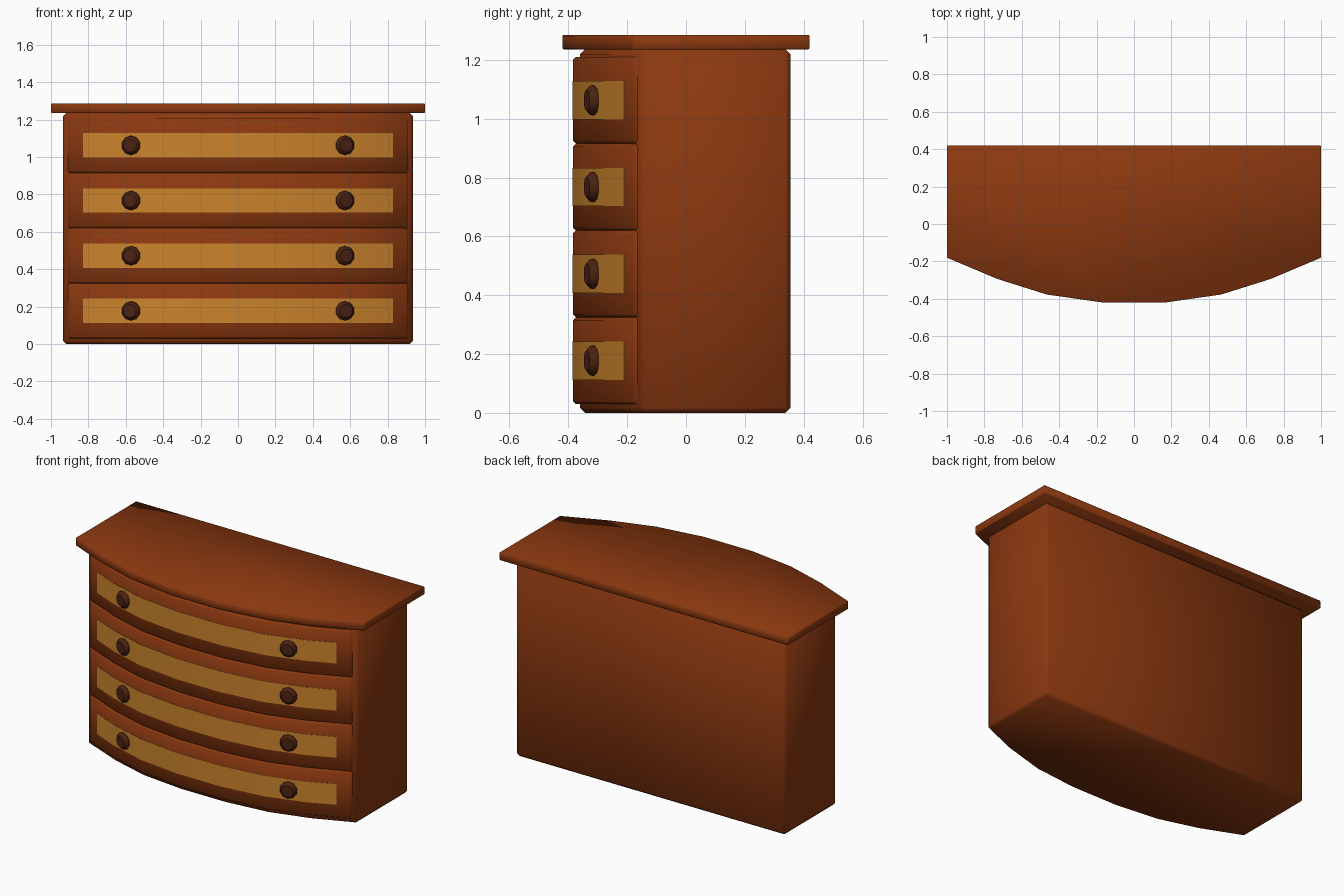
import bpy, bmesh, math
from mathutils import Matrix

if "Cube" in bpy.data.objects:
    bpy.data.objects.remove(bpy.data.objects["Cube"])


def material(name, rgb):
    m = bpy.data.materials.new(name)
    m.diffuse_color = (*rgb, 1)
    m.use_nodes = True
    m.node_tree.nodes["Principled BSDF"].inputs["Base Color"].default_value = m.diffuse_color
    return m


WOOD = material("red_brown_wood", (0.26, 0.04, 0.005))
INLAY = material("golden_inlay", (0.60, 0.23, 0.025))
KNOB = material("dark_knob", (0.07, 0.016, 0.006))


def finish(bm, name, mat, angle=50):
    bmesh.ops.recalc_face_normals(bm, faces=bm.faces[:])
    me = bpy.data.meshes.new(name)
    bm.to_mesh(me)
    bm.free()
    me.materials.append(mat)
    ob = bpy.data.objects.new(name, me)
    bpy.context.collection.objects.link(ob)
    bpy.ops.object.select_all(action='DESELECT')
    ob.select_set(True)
    bpy.context.view_layer.objects.active = ob
    bpy.ops.object.shade_smooth_by_angle(angle=math.radians(angle))
    return ob


def bow(half):
    """Mirror the right half of a bow front into a left-to-right curve."""
    return [(-x, y) for x, y in half] + [(x, y) for x, y in reversed(half)]


def prism(name, outline, z0, z1, mat, bevel=0.0):
    bm = bmesh.new()
    face = bm.faces.new([bm.verts.new((x, y, z0)) for x, y in outline])
    ext = bmesh.ops.extrude_face_region(bm, geom=[face])
    for v in ext["geom"]:
        if isinstance(v, bmesh.types.BMVert):
            v.co.z = z1
    bmesh.ops.recalc_face_normals(bm, faces=bm.faces[:])
    if bevel:
        # only real corners, not the shallow facets of the bow
        edges = [e for e in bm.edges if e.calc_face_angle(0) > math.radians(40)]
        bmesh.ops.bevel(bm, geom=edges, offset=bevel, segments=1,
                        profile=0.5, affect='EDGES')
    return finish(bm, name, mat)


# Carcass and overhanging top
body = bow([(0.935, -0.155), (0.68, -0.26), (0.435, -0.33), (0.155, -0.36)])
prism("carcass", body + [(0.935, 0.355), (-0.935, 0.355)], 0, 1.237, WOOD, 0.018)
top = bow([(1.0, -0.18), (0.73, -0.294), (0.466, -0.377), (0.166, -0.42)])
prism("top_board", top + [(1.0, 0.42), (-1.0, 0.42)], 1.235, 1.285, WOOD, 0.004)

drawer = bow([(0.91, -0.175), (0.665, -0.28), (0.43, -0.35), (0.15, -0.384)])
panel = bow([(0.83, -0.209), (0.665, -0.28), (0.43, -0.35), (0.15, -0.384)])
panel_outline = [(x, y - 0.002) for x, y in panel] + \
                [(x, y + 0.004) for x, y in reversed(panel)]


def knob(name, x, y, z, turn):
    """Ten-sided rounded knob whose axis follows the drawer face."""
    bm = bmesh.new()
    rings = []
    for r, d in [(0.042, -0.012), (0.052, 0.006), (0.05, 0.018), (0.036, 0.03)]:
        rings.append([bm.verts.new((r * math.cos(a), -d, r * math.sin(a)))
                      for a in (math.tau * (k + 0.5) / 10 for k in range(10))])
    for a, b in zip(rings, rings[1:]):
        for k in range(10):
            j = (k + 1) % 10
            bm.faces.new((a[k], a[j], b[j], b[k]))
    bm.faces.new(rings[0])
    bm.faces.new(rings[-1])
    bm.transform(Matrix.Translation((x, y, z)) @ Matrix.Rotation(turn, 4, 'Z'))
    finish(bm, name, KNOB, 40)


# Four bowed drawers with inlay strip and two knobs each
for i in range(4):
    z0 = 0.03 + 0.295 * i
    zc = z0 + 0.1475
    prism(f"drawer_{i + 1}", drawer + [(0.91, -0.11), (-0.91, -0.11)],
          z0, z0 + 0.295, WOOD, 0.01)
    prism(f"inlay_{i + 1}", panel_outline, zc - 0.065, zc + 0.065, INLAY)
    for side, label in ((-1, "left"), (1, "right")):
        knob(f"knob_{label}_{i + 1}", side * 0.57, -0.309, zc,
             side * math.radians(16.5))
